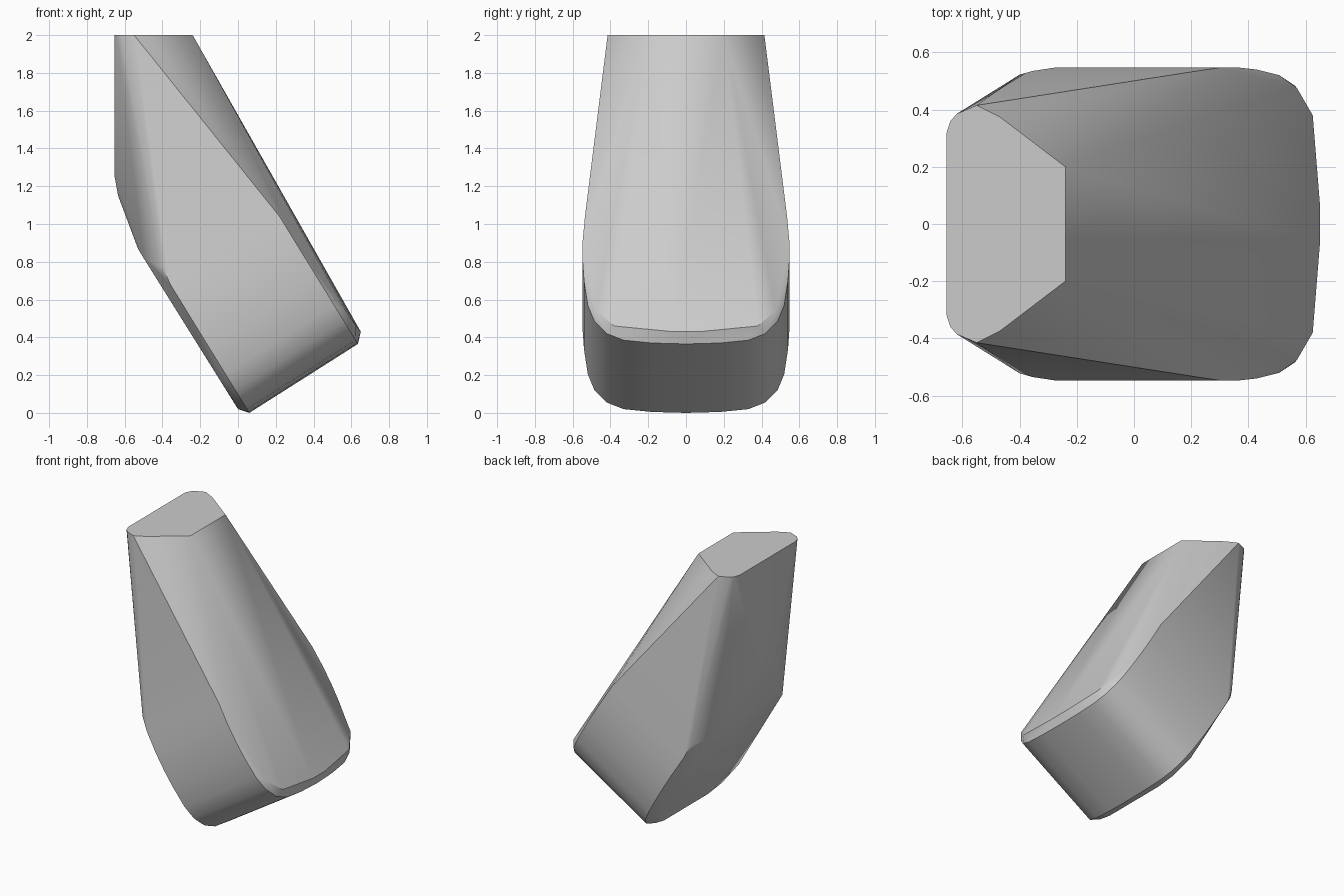
import bpy, bmesh, math
from mathutils import Vector

cube = bpy.data.objects.get("Cube")
if cube:
    bpy.data.objects.remove(cube, do_unlink=True)

grey = bpy.data.materials.new("plain grey")
grey.use_nodes = True
colour = (0.6, 0.6, 0.6, 1)
grey.diffuse_color = colour
grey.node_tree.nodes["Principled BSDF"].inputs["Base Color"].default_value = colour

# Rounded sole outline (half width, height), lying on a slanted line
RIM = [(0, .365), (.18, .37), (.33, .385), (.42, .42), (.485, .485),
       (.52, .57), (.54, .7), (.547, .8), (.547, .91), (.535, 1.04)]
SWEEP = Vector((-.575, 0, -.365))

# Flat top, half outline (x, half width)
TOP = [(-.24, .2), (-.47, .375), (-.55, .415), (-.62, .385), (-.642, .36), (-.655, .32)]

# Bevelled lip of the sloping front panel (x, half width, height)
LIP = [(.65, .07, .43), (.625, .38, .46), (.57, .475, .54)]

# Rear surface, from the foot up to the vertical panel
REAR = [(0, .25, .02), (-.02, .38, .055), (-.1, .46, .18), (-.4, .522, .77),
        (-.5, .39, .82), (-.53, .32, .87), (-.635, .1, 1.15), (-.655, .1, 1.26)]

half = [Vector((.635 - (z - .365) * .615, y, z)) for y, z in RIM]
half += [p + SWEEP for p in half]
half += [Vector((x, y, 2)) for x, y in TOP]
half += [Vector(p) for p in LIP + REAR]


def convex_solid(name, points, material):
    """Wrap the mirrored points in one closed convex skin."""
    bm = bmesh.new()
    for p in points:
        for side in (1, -1):
            bm.verts.new((p.x, p.y * side, p.z))
    bmesh.ops.remove_doubles(bm, verts=bm.verts[:], dist=.001)
    bmesh.ops.convex_hull(bm, input=bm.verts[:])
    loose = [v for v in bm.verts if not v.link_faces]
    bmesh.ops.delete(bm, geom=loose, context='VERTS')
    bmesh.ops.dissolve_limit(bm, angle_limit=math.radians(.5),
                             verts=bm.verts[:], edges=bm.edges[:])
    bmesh.ops.recalc_face_normals(bm, faces=bm.faces[:])
    mesh = bpy.data.meshes.new(name)
    bm.to_mesh(mesh)
    bm.free()
    mesh.materials.append(material)
    obj = bpy.data.objects.new(name, mesh)
    bpy.context.collection.objects.link(obj)
    return obj


body = convex_solid("slanted_block", half, grey)
bpy.ops.object.select_all(action='DESELECT')
body.select_set(True)
bpy.context.view_layer.objects.active = body
bpy.ops.object.shade_smooth_by_angle(angle=math.radians(30))
